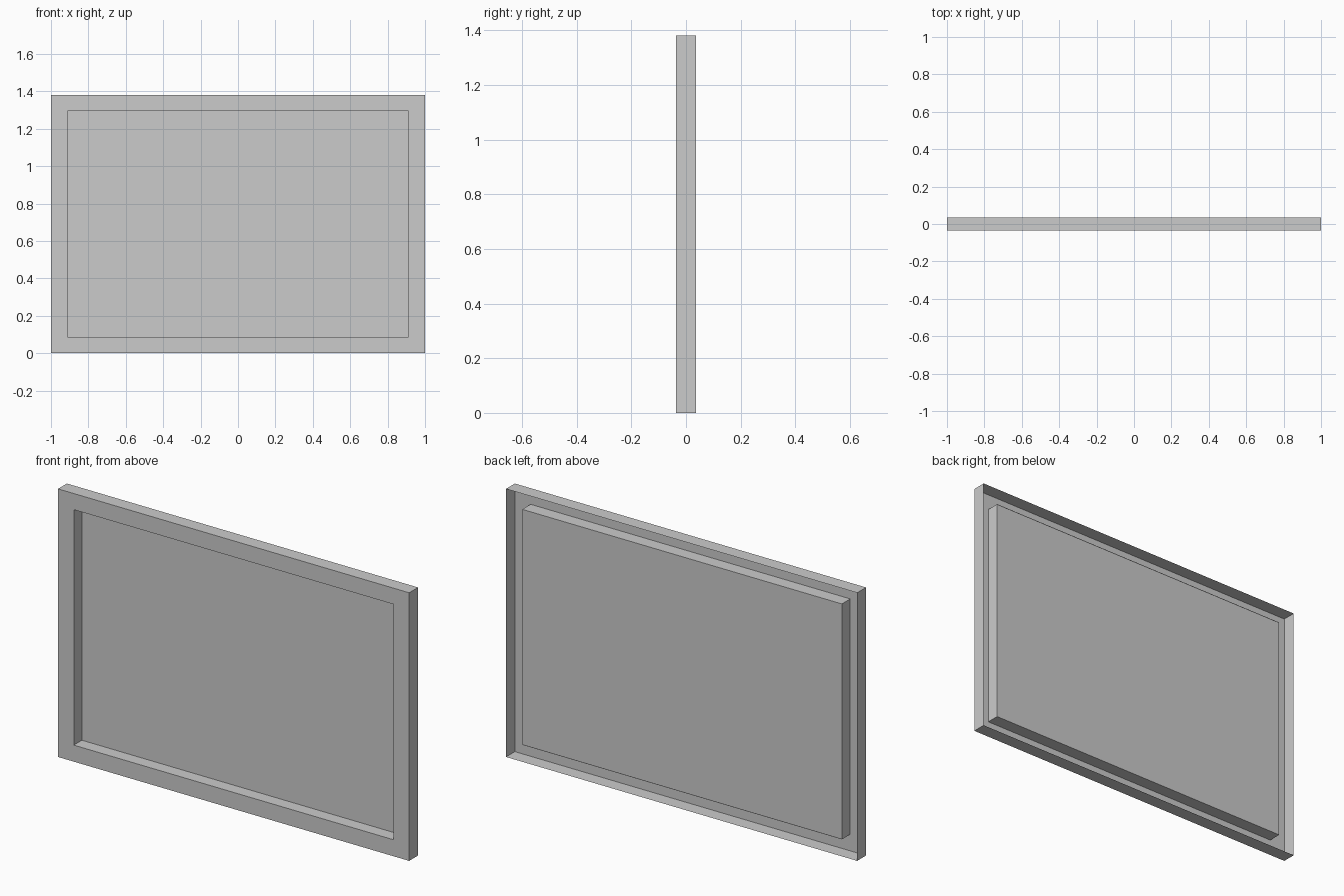
import bpy
import bmesh

if "Cube" in bpy.data.objects:
    bpy.data.objects.remove(bpy.data.objects["Cube"])

W, H = 1.0, 1.38              # outer half width, height
IW, Z0, Z1 = 0.91, 0.085, 1.297  # inner opening
FRONT, BACK = -0.036, 0.036
LIP, PANEL = 0.032, 0.030     # rear end of inner walls, panel position


def loop(bm, half, z0, z1, y):
    return [bm.verts.new(p) for p in
            ((-half, y, z0), (half, y, z0), (half, y, z1), (-half, y, z1))]


def bridge(bm, a, b):
    for i in range(4):
        j = (i + 1) % 4
        bm.faces.new((a[i], a[j], b[j], b[i]))


def finish(bm, name):
    me = bpy.data.meshes.new(name)
    bm.normal_update()
    bm.to_mesh(me)
    bm.free()
    ob = bpy.data.objects.new(name, me)
    bpy.context.collection.objects.link(ob)


# Frame: folded sheet, outer walls, front face, inner walls; open at the back
bm = bmesh.new()
loops = [loop(bm, W, 0, H, BACK), loop(bm, W, 0, H, FRONT),
         loop(bm, IW, Z0, Z1, FRONT), loop(bm, IW, Z0, Z1, LIP)]
for a, b in zip(loops, loops[1:]):
    bridge(bm, b, a)
for f in bm.faces:
    f.normal_flip()
bmesh.ops.recalc_face_normals(bm, faces=bm.faces)
finish(bm, "frame")

# Flat panel closing the rear of the opening
bm = bmesh.new()
bm.faces.new(loop(bm, IW, Z0, Z1, PANEL))
finish(bm, "panel")
